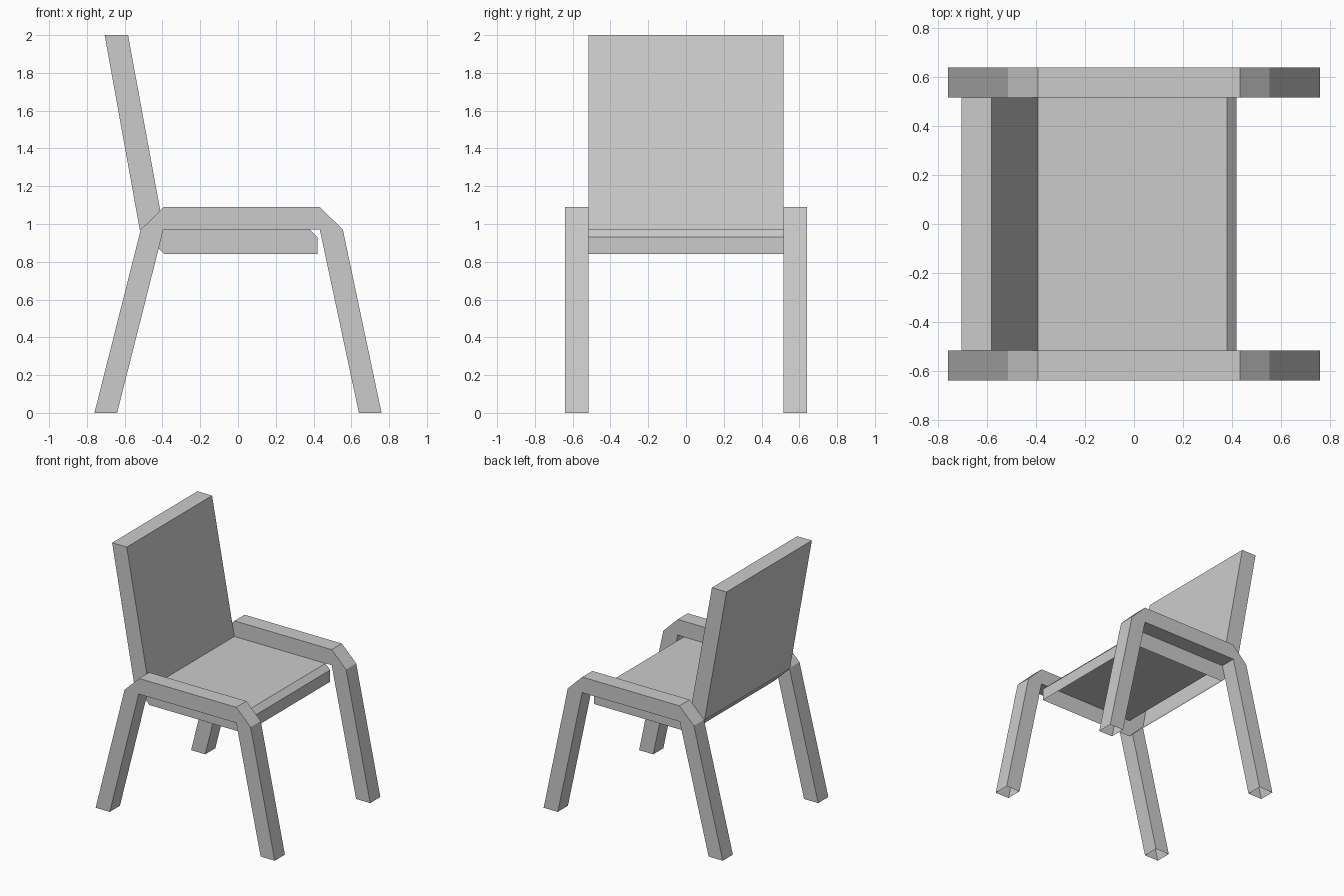
import bpy, bmesh

if "Cube" in bpy.data.objects:
    bpy.data.objects.remove(bpy.data.objects["Cube"])


def extrude_profile(name, profile, y0, y1, open_edges=()):
    """Extrude an xz outline along y; open_edges are outline sides left without a face."""
    bm = bmesh.new()
    near = [bm.verts.new((x, y0, z)) for x, z in profile]
    far = [bm.verts.new((x, y1, z)) for x, z in profile]
    n = len(profile)
    bm.faces.new(near)
    bm.faces.new(far[::-1])
    for i in range(n):
        if i not in open_edges:
            j = (i + 1) % n
            bm.faces.new((near[j], near[i], far[i], far[j]))
    mesh = bpy.data.meshes.new(name)
    bm.to_mesh(mesh)
    bm.free()
    obj = bpy.data.objects.new(name, mesh)
    bpy.context.collection.objects.link(obj)
    return obj


# Outlines run counterclockwise as seen from the front (-y)
# Leg and armrest frame, hollow under the feet, mirrored to the other side
frame_profile = [(-0.76, 0), (-0.64, 0), (-0.395, 0.97), (0.433, 0.97), (0.64, 0),
                 (0.76, 0), (0.555, 0.97), (0.433, 1.09), (-0.392, 1.09), (-0.515, 0.97)]
frame = extrude_profile("leg_and_arm_frame", frame_profile, -0.64, -0.517, open_edges=(0, 4))
mirror = frame.modifiers.new("mirror", 'MIRROR')
mirror.use_axis = (False, True, False)

# Seat and backrest in one bent shell, open underneath
seat_profile = [(-0.39, 0.84), (0.42, 0.84), (0.42, 0.93), (0.38, 0.97),
                (-0.393, 0.97), (-0.582, 2.0), (-0.706, 2.0), (-0.52, 0.97)]
extrude_profile("seat_and_backrest", seat_profile, -0.517, 0.517, open_edges=(0,))
